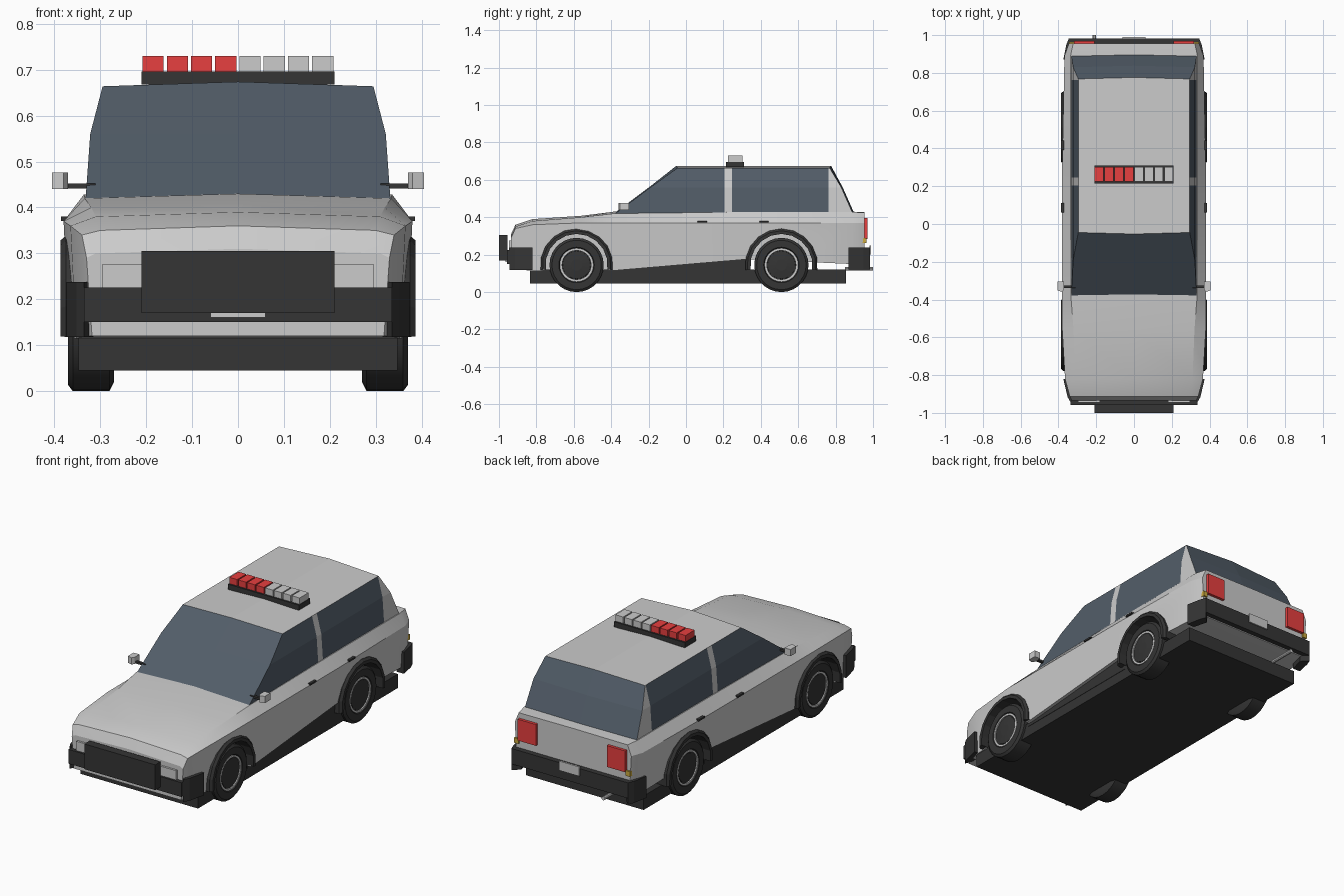
import bpy, bmesh, math

if "Cube" in bpy.data.objects:
    bpy.data.objects.remove(bpy.data.objects["Cube"])


def material(name, r, g, b):
    m = bpy.data.materials.new(name)
    m.diffuse_color = (r, g, b, 1)
    m.use_nodes = True
    m.node_tree.nodes["Principled BSDF"].inputs["Base Color"].default_value = m.diffuse_color
    return m


PAINT = material("paint", 0.8, 0.8, 0.8)
DARK = material("dark_trim", 0.035, 0.035, 0.035)
GLASS = material("glass", 0.085, 0.11, 0.14)
RED = material("red_lens", 0.8, 0.05, 0.05)
AMBER = material("amber_lens", 0.6, 0.4, 0.05)


def make(name, verts, faces, mat=None, mirror=False, closed=True):
    me = bpy.data.meshes.new(name)
    me.from_pydata(verts, [], faces)
    if closed:
        bm = bmesh.new()
        bm.from_mesh(me)
        bmesh.ops.recalc_face_normals(bm, faces=bm.faces)
        bm.to_mesh(me)
        bm.free()
    if mat:
        me.materials.append(mat)
    ob = bpy.data.objects.new(name, me)
    bpy.context.collection.objects.link(ob)
    if mirror:
        ob.modifiers.new("mirror", 'MIRROR')
    return ob


def loft(name, rings, mat=None, mirror=False, cyclic=False):
    n, m = len(rings[0]), len(rings)
    faces = [(i * n + j, i * n + (j + 1) % n,
              (i + 1) % m * n + (j + 1) % n, (i + 1) % m * n + j)
             for i in range(m if cyclic else m - 1) for j in range(n)]
    if not cyclic:
        faces += [tuple(range(n)), tuple(range((m - 1) * n, m * n))]
    return make(name, [p for r in rings for p in r], faces, mat, mirror)


def prism(name, plan, z0, z1, mat=None, mirror=False):
    return loft(name, [[(x, y, z) for x, y in plan] for z in (z0, z1)], mat, mirror)


def box(name, x0, x1, y0, y1, z0, z1, mat=None, mirror=False):
    return prism(name, [(x0, y0), (x1, y0), (x1, y1), (x0, y1)], z0, z1, mat, mirror)


def circle(x, y, z, r, n):
    return [(x, y + r * math.cos(2 * math.pi * i / n), z + r * math.sin(2 * math.pi * i / n))
            for i in range(n)]


def lathe(name, prof, y, z, n, mat=None, mirror=True, cyclic=False):
    return loft(name, [circle(x, y, z, r, n) for x, r in prof], mat, mirror, cyclic)


def smooth(ob, angle):
    bpy.ops.object.select_all(action='DESELECT')
    ob.select_set(True)
    bpy.context.view_layer.objects.active = ob
    bpy.ops.object.shade_smooth_by_angle(angle=math.radians(angle))


AXLES = {"front": -0.585, "rear": 0.51}
AZ = 0.145

# Lower body: y, half width, bottom z, crease z, shoulder x, shoulder z, centre z
sections = [
    (-0.935, .330, .120, .290, .310, .300, .310),
    (-0.912, .340, .120, .340, .300, .350, .360),
    (-0.820, .365, .115, .360, .310, .380, .390),
    (-0.560, .380, .115, .370, .320, .400, .408),
    (-0.385, .380, .115, .370, .334, .420, .430),
    (0.320, .380, .175, .370, .336, .428, .430),
    (0.890, .368, .150, .370, .336, .428, .430),
    (0.955, .345, .150, .370, .322, .425, .427),
]
rings = []
for y, w, zb, zc, xs, zs, zm in sections:
    half = [(w - .012, zb), (w, zc), (xs, zs)]
    rings.append([(0, y, zb)] + [(x, y, z) for x, z in half] + [(0, y, zm)]
                 + [(-x, y, z) for x, z in reversed(half)])
body = loft("lower_body", rings, PAINT)

# Wheel wells cut into the body
for side in (-1, 1):
    for y in AXLES.values():
        cut = lathe("well_cutter", [(side * .22, .172), (side * .5, .172)], y, AZ, 20, DARK, False)
        cut.hide_render = True
        mod = body.modifiers.new("well", 'BOOLEAN')
        mod.operation, mod.solver, mod.object = 'DIFFERENCE', 'EXACT', cut
        bpy.context.view_layer.objects.active = body
        bpy.ops.object.modifier_apply(modifier=mod.name)
        bpy.data.objects.remove(cut)
smooth(body, 20)

# Cabin: glass, pillars and roof; half x, front y, rear y, z per row
rows = [(.332, -.378, .892, .420), (.322, -.19, .83, .56), (.295, -.045, .768, .664)]
verts, faces, mats = [], [], []
for k, (x, yf, yr, z) in enumerate(rows):
    zc = .674 if k == 2 else z
    verts += [(0, yf - .008, zc)]
    verts += [(x, y, z) for y in (yf, .205, .245, .762, yr)]
    verts += [(0, yr + .008, zc)]
for k in range(2):
    for j in range(6):
        a = k * 7 + j
        faces.append((a, a + 1, a + 8, a + 7))
        mats.append(0 if j in (2, 4) else 1)
# roof centre line reuses the windscreen and tailgate tops
verts += [(0, y, .674) for y in (.205, .245, .762)]
centre = [14, 21, 22, 23, 20]
for j in range(4):
    faces.append((15 + j, 16 + j, centre[j + 1], centre[j]))
    mats.append(0)
cabin = make("cabin", verts, faces, PAINT, True, False)
cabin.data.materials.append(GLASS)
for p, m in zip(cabin.data.polygons, mats):
    p.material_index = m

# Floor and sills
box("underbody", -.348, .348, -.835, .855, .045, .12, DARK)
box("sill", .30, .35, -.42, .345, .10, .18, DARK, True)

# Wheels and arches
for end, y in AXLES.items():
    tyre = lathe(end + "_tyre", [(.27, .125), (.28, .145), (.36, .145), (.37, .132), (.37, .095),
                                 (.362, .09)], y, AZ, 28, DARK)
    smooth(tyre, 30)
    rim = lathe(end + "_rim_ring", [(.355, .09), (.368, .09), (.368, .08), (.355, .08)], y, AZ, 28, None,
                True, True)
    smooth(rim, 30)
    lathe(end + "_hubcap", [(.35, .078), (.364, .074), (.369, .03)], y, AZ, 28, DARK)
    arc = []
    for i in range(11):
        t = math.radians(-8 + 196 * i / 10)
        c, s = math.cos(t), math.sin(t)
        arc.append([(x, y + r * c, AZ + r * s)
                    for x, r in ((.24, .166), (.387, .166), (.387, .183), (.375, .194), (.24, .194))])
    loft(end + "_wheel_arch", arc, DARK, True)

# Bumpers
box("front_bumper", -.335, .335, -.957, -.90, .15, .226, DARK)
prism("front_bumper_corner", [(.315, -.90), (.335, -.945), (.352, -.915), (.374, -.82), (.33, -.82)],
      .118, .238, DARK, True)
box("rear_bumper", -.345, .345, .92, .983, .155, .238, DARK)
prism("rear_bumper_corner", [(.33, .87), (.374, .87), (.358, .95), (.345, .983), (.31, .95)],
      .122, .238, DARK, True)

# Push bar, number plates, exhaust
box("push_bar", -.21, .21, -1.0, -.955, .17, .305, DARK)
box("front_plate", -.06, .06, -.965, -.955, .16, .20)
box("rear_plate", -.06, .06, .98, .99, .20, .25)
loft("exhaust_pipe", [[(x - .21, y, z) for _, x, z in circle(0, 0, .125, .01, 10)]
                      for y in (.85, 1.0)])

# Lamps
box("headlight", .18, .296, -.946, -.92, .226, .276, None, True)
box("tail_light", .21, .318, .945, .97, .283, .397, RED, True)
box("rear_indicator", .318, .343, .94, .964, .262, .29, AMBER, True)

# Door mirrors and handles
box("mirror_stem", .31, .375, -.34, -.325, .441, .452, DARK, True)
prism("door_mirror", [(.37, -.345), (.38, -.36), (.405, -.352), (.405, -.305), (.37, -.305)],
      .44, .476, None, True)
for name, y in (("front_door_handle", .062), ("rear_door_handle", .392)):
    box(name, .365, .386, y, y + .05, .371, .38, DARK, True)

# Roof light bar with four red and four clear lenses
box("light_bar_base", -.21, .21, .215, .31, .668, .696, DARK)
for i in range(8):
    x = -.208 + i * .0528
    box(f"light_bar_lens_{i + 1}", x, x + .046, .224, .301, .694, .73, RED if i < 4 else None)
